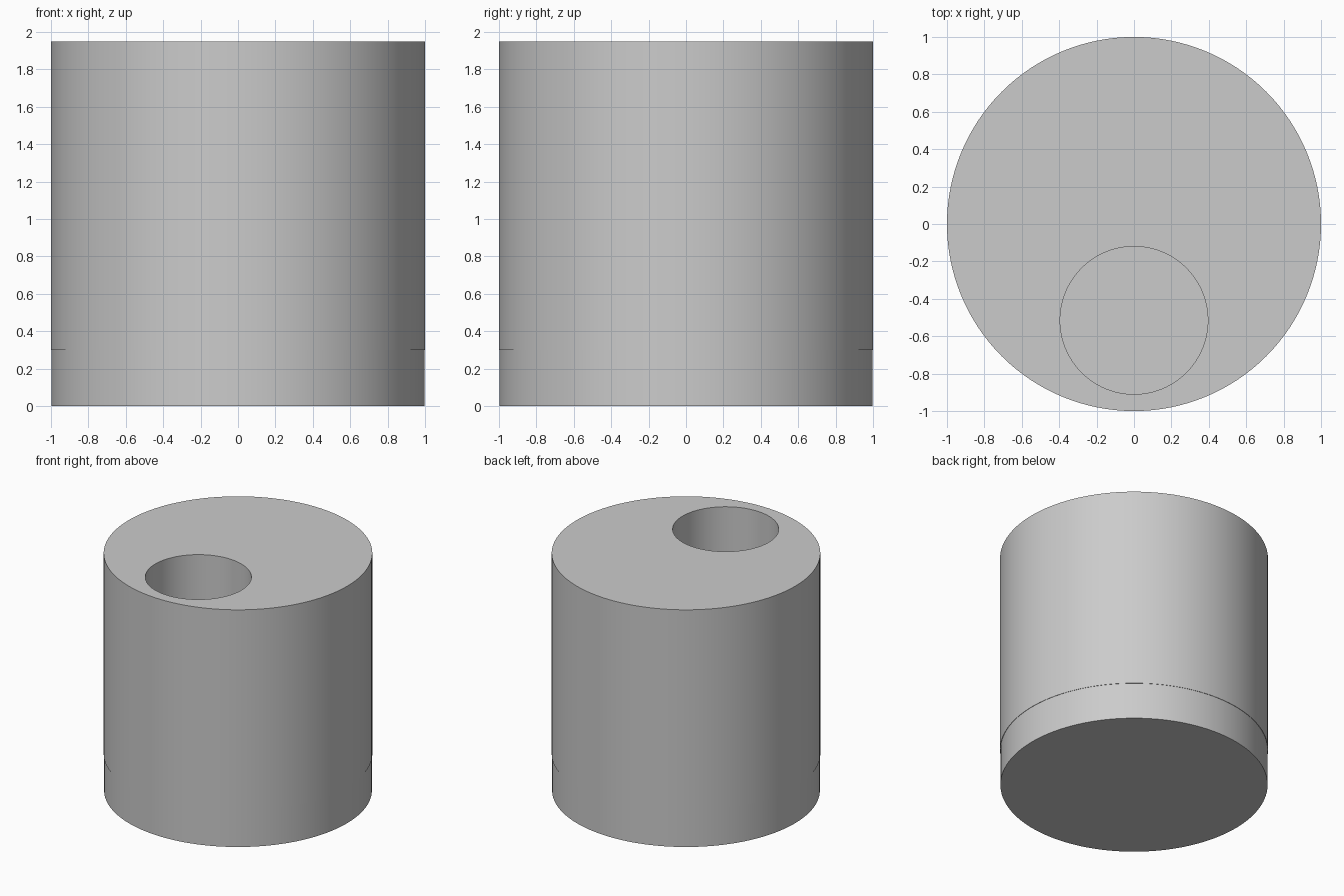
import bpy, math

if "Cube" in bpy.data.objects:
    bpy.data.objects.remove(bpy.data.objects["Cube"])

BASE_H, TOP = 0.30, 1.95
HOLE_Y, HOLE_R = -0.515, 0.395


def cylinder(name, radius, z0, z1, y=0.0, sides=128):
    bpy.ops.mesh.primitive_cylinder_add(vertices=sides, radius=radius, depth=z1 - z0,
                                        location=(0, y, (z0 + z1) / 2))
    ob = bpy.context.object
    ob.name = name
    bpy.ops.object.shade_smooth_by_angle(angle=math.radians(30))
    return ob


# Solid base disc, a hair narrower than the body; it forms the floor of the bore
base = cylinder("base_disc", 0.997, 0, BASE_H)

# Main body with an off-centre bore running down to the base
body = cylinder("body", 1.0, BASE_H, TOP)
cutter = cylinder("bore_cutter", HOLE_R, BASE_H - 0.1, TOP + 0.1, HOLE_Y, 96)
cutter.hide_render = True
cutter.display_type = 'WIRE'

bore = body.modifiers.new("bore", 'BOOLEAN')
bore.operation = 'DIFFERENCE'
bore.solver = 'EXACT'
bore.object = cutter

# Bake the bore into the body and discard the cutter
bpy.ops.object.select_all(action='DESELECT')
bpy.context.view_layer.objects.active = body
body.select_set(True)
bpy.ops.object.modifier_apply(modifier=bore.name)
bpy.data.objects.remove(cutter, do_unlink=True)
bpy.ops.object.shade_smooth_by_angle(angle=math.radians(30))
